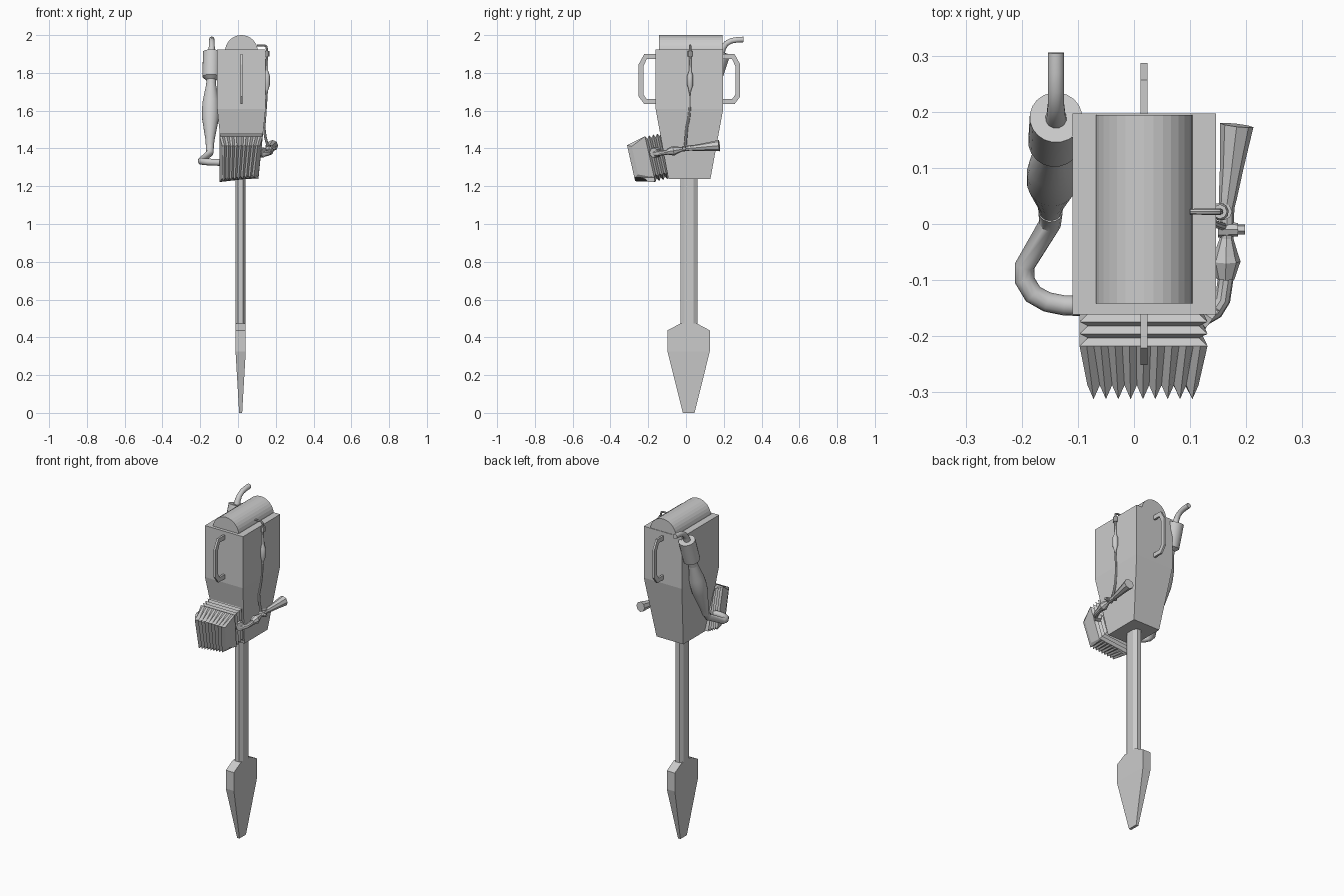
import bpy, bmesh, math
from mathutils import Vector

gray = bpy.data.materials.new("plain_gray")
gray.diffuse_color = (0.6, 0.6, 0.6, 1)
CX, CY = 0.018, 0.018


def finish(name, bm, smooth=False):
    bmesh.ops.recalc_face_normals(bm, faces=bm.faces)
    me = bpy.data.meshes.new(name)
    bm.to_mesh(me)
    bm.free()
    me.materials.append(gray)
    ob = bpy.data.objects.new(name, me)
    bpy.context.collection.objects.link(ob)
    if smooth:
        bpy.ops.object.select_all(action='DESELECT')
        ob.select_set(True)
        bpy.context.view_layer.objects.active = ob
        bpy.ops.object.shade_smooth_by_angle(angle=math.radians(35))
    return ob


def loft(name, rings, smooth=False):
    """Skin equal-sized rings of points and cap both ends."""
    bm = bmesh.new()
    vs = [[bm.verts.new(p) for p in r] for r in rings]
    n = len(vs[0])
    for a, b in zip(vs, vs[1:]):
        for i in range(n):
            j = (i + 1) % n
            bm.faces.new((a[i], a[j], b[j], b[i]))
    bm.faces.new(vs[0])
    bm.faces.new(vs[-1])
    return finish(name, bm, smooth)


def rect(z, hx, hy):
    return [(CX + sx * hx, CY + sy * hy, z) for sx, sy in ((-1, -1), (1, -1), (1, 1), (-1, 1))]


def tube(name, pts, sides=12, smooth=True):
    """Round section swept along (x, y, z, radius) points."""
    P = [Vector(p[:3]) for p in pts]
    rings, side, old = [], None, None
    for i, p in enumerate(P):
        t = Vector()
        if i > 0:
            t += (p - P[i - 1]).normalized()
        if i < len(P) - 1:
            t += (P[i + 1] - p).normalized()
        t.normalize()
        if side is None:
            side = t.orthogonal().normalized()
        else:
            side = old.rotation_difference(t) @ side
        old = t
        up = t.cross(side)
        rings.append([p + pts[i][3] * (side * math.cos(a) + up * math.sin(a))
                      for a in (2 * math.pi * k / sides for k in range(sides))])
    return loft(name, rings, smooth)


# Main housing with tapered lower end
loft("housing", [rect(1.237, 0.09, 0.111), rect(1.61, 0.128, 0.179), rect(1.923, 0.128, 0.179)])

# Half-round cap on top
R = 0.087
arc = [(CX + R * math.cos(a), 1.913 + R * math.sin(a)) for a in (math.pi * k / 16 for k in range(17))]
loft("top_cap", [[(x, y, z) for x, z in arc] for y in (-0.142, 0.194)])

# Eight-sided shaft
octa = [(-.013, -.046), (.013, -.046), (.027, -.025), (.027, .025),
        (.013, .046), (-.013, .046), (-.027, .025), (-.027, -.025)]
loft("shaft", [[(CX - .004 + x, CY - .002 + y, z) for x, y in octa] for z in (0.46, 1.25)])

# Spade blade
loft("blade", [[(x - .004, y - .004, z) for x, y, z in rect(*s)] for s in
               ((0, .008, .031), (.325, .027, .112), (.437, .027, .112), (.472, .027, .046))])

# Grab handles front and back
outer = [(-.01, 1.9), (.06, 1.9), (.09, 1.845), (.09, 1.675), (.06, 1.635), (-.01, 1.635)]
inner = [(-.01, 1.874), (.047, 1.874), (.064, 1.835), (.064, 1.685), (.047, 1.661), (-.01, 1.661)]
for name, y0, s in (("front_handle", -0.161, -1), ("rear_handle", 0.197, 1)):
    loft(name, [[(CX - .006, y0 + s * o[0], o[1]), (CX + .006, y0 + s * o[0], o[1]),
                 (CX + .006, y0 + s * i[0], i[1]), (CX - .006, y0 + s * i[0], i[1])]
                for o, i in zip(outer, inner)])


# Tilted engine: local depth d (outwards), height w
def eng(x, w, d):
    if w < 0:                       # lower right corner pulled up and in
        k = x + 0.097
        w += 0.11 * k
        x -= 0.1 * k
    return (x, -0.19 - 0.22 * w - 0.975 * d, 1.343 + 0.975 * w - 0.22 * d)


# Bellows-like cooling stack
rings = []
for i in range(9):
    hx, hw = (0.114, 0.124) if i % 2 == 0 else (0.099, 0.109)
    d = -0.088 + 0.011 * i
    rings.append([eng(CX - .001 + sx * hx, sw * hw, d) for sx, sw in ((-1, -1), (1, -1), (1, 1), (-1, 1))])
loft("cooling_fins", rings)

# Pleated block in front of the stack
bm = bmesh.new()
N = 18
cols = []
for i in range(N + 1):
    f = i / N
    xb, xf = -0.097 + 0.228 * f, -0.083 + 0.198 * f
    d, h = (0.103, 0.099) if i % 2 else (0.08, 0.088)
    cols.append([bm.verts.new(eng(*p)) for p in
                 ((xb, -.124, 0), (xf, -h, d), (xf, h, d), (xb, .124, 0))])
for a, b in zip(cols, cols[1:]):
    for k in range(4):
        m = (k + 1) % 4
        bm.faces.new((a[k], a[m], b[m], b[k]))
bm.faces.new(cols[0])
bm.faces.new(cols[-1])
finish("pleated_block", bm)


# Tilted silencer and expansion chamber on the left
def sil(z, r):
    return (-0.139 - 0.02 * (1.91 - z), 0.19 - 0.33 * (1.91 - z), z, r)


tube("silencer", [sil(1.91, .047), sil(1.778, .047), sil(1.762, .026), sil(1.74, .026)], 20)
tube("expansion_chamber", [sil(1.765, .024), sil(1.74, .026), sil(1.65, .043), sil(1.61, .046),
                           sil(1.56, .045), sil(1.45, .025), sil(1.4, .02)], 20)
tube("tail_pipe", [(-.139, .185, 1.9, .02), (-.139, .195, 1.93, .017), (-.139, .213, 1.955, .015),
                   (-.139, .24, 1.97, .015), (-.139, .27, 1.975, .015), (-.139, .305, 1.977, .015)])
tube("exhaust_pipe", [(-.149, .022, 1.41, .022), (-.15, .0, 1.375, .02), (-.195, -.075, 1.335, .018),
                      (-.195, -.1, 1.332, .018), (-.18, -.125, 1.33, .018), (-.155, -.139, 1.328, .018),
                      (-.125, -.145, 1.327, .018), (-.08, -.147, 1.325, .018)])

# Fuel line down the right side
tube("fuel_elbow", [(.1, .022, 1.945, .005), (.14, .022, 1.945, .006), (.15, .022, 1.94, .006),
                    (.153, .022, 1.925, .006), (.153, .022, 1.88, .006)], 8)
tube("fuel_nut", [(.153, .022, 1.917, .013), (.153, .022, 1.888, .013)], 8)
tube("fuel_filter", [(.153, .022, 1.885, .006), (.153, .022, 1.81, .007), (.153, .022, 1.785, .016),
                     (.153, .022, 1.735, .016), (.153, .021, 1.71, .007), (.152, .021, 1.69, .006)], 10)
tube("fuel_hose", [(.152, .021, 1.7, .006), (.147, .021, 1.62, .006), (.142, .015, 1.56, .007),
                   (.138, .004, 1.51, .007), (.145, .0, 1.46, .007), (.158, -.004, 1.41, .007)], 8)

# Carburettor, intake pipe and air horn
tube("intake_pipe", [(.09, -.165, 1.372, .024), (.125, -.166, 1.372, .016), (.145, -.155, 1.372, .015),
                     (.158, -.135, 1.375, .014), (.163, -.1, 1.38, .014), (.163, -.085, 1.383, .014)], 10)
tube("intake_flange", [(.138, -.172, 1.378, .026), (.108, -.15, 1.378, .026)], 8)
tube("carburettor", [(.163, -.098, 1.383, .016), (.164, -.066, 1.388, .026), (.164, -.055, 1.39, .022),
                     (.165, -.025, 1.395, .012), (.166, .03, 1.402, .013)], 8, False)
tube("fuel_joint", [(.15, -.01, 1.4, .014), (.185, -.01, 1.4, .012)], 8)
tube("screw_knob", [(.183, -.01, 1.4, .009), (.198, -.01, 1.4, .009)], 6, False)
tube("joint_ring", [(.16, .022, 1.39, .015), (.16, .022, 1.418, .015)], 8)
tube("air_horn", [(.163, .015, 1.401, .012), (.167, .045, 1.403, .016), (.174, .1, 1.408, .021),
                  (.183, .176, 1.415, .03)], 8, False)
